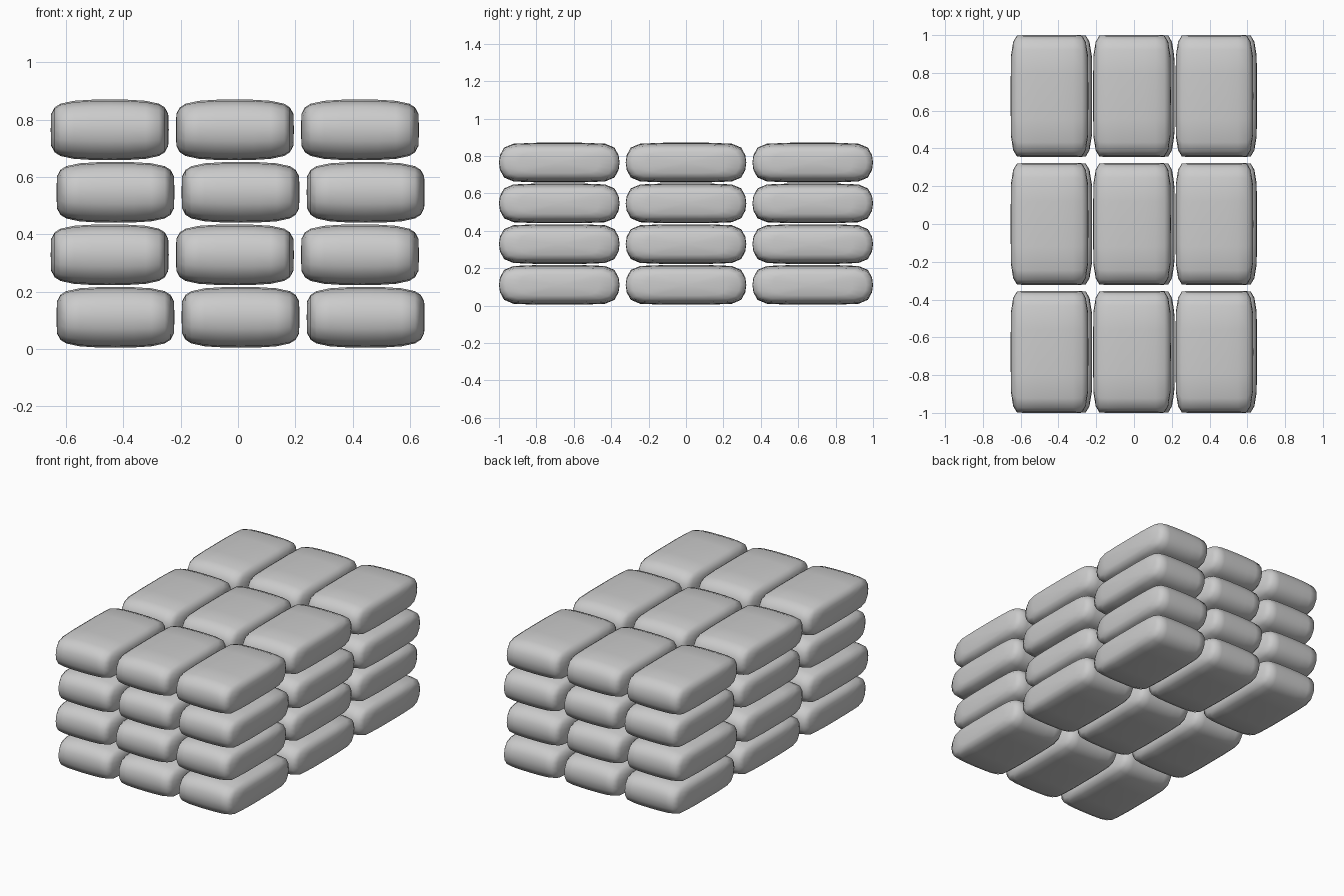
import bpy, bmesh
from mathutils import Vector

if "Cube" in bpy.data.objects:
    bpy.data.objects.remove(bpy.data.objects["Cube"])

# Side profile of one sack (y, z): a quarter, mirrored into a closed loop
QUARTER = [(0.3225, 0.0), (0.317, 0.04), (0.295, 0.08), (0.245, 0.101), (0.12, 0.106)]
upper = QUARTER + [(0.0, 0.106)] + [(-y, z) for y, z in reversed(QUARTER)]
PROFILE = upper + [(y, -z) for y, z in reversed(upper[1:-1])]

# Sections across the sack: x, length scale, height scale
HALF = [(0.065, 1.0, 0.99), (0.125, 1.0, 0.955), (0.172, 0.995, 0.86),
        (0.192, 0.89, 0.74), (0.204, 0.66, 0.53)]
SECTIONS = ([(-x, a, b) for x, a, b in reversed(HALF)] + [(0, 1, 1)] + HALF)


def sack_mesh():
    bm = bmesh.new()
    rings = [[bm.verts.new((x, y * sy, z * sz)) for y, z in PROFILE]
             for x, sy, sz in SECTIONS]
    n = len(PROFILE)
    for r0, r1 in zip(rings, rings[1:]):
        for i in range(n):
            j = (i + 1) % n
            bm.faces.new((r0[i], r0[j], r1[j], r1[i]))
    # Slightly bulged side caps
    for ring, x in ((rings[0], -0.206), (rings[-1], 0.206)):
        c = bm.verts.new((x, 0, 0))
        for i in range(n):
            bm.faces.new((ring[i], ring[(i + 1) % n], c))
    bmesh.ops.recalc_face_normals(bm, faces=bm.faces)
    for f in bm.faces:
        f.smooth = True
    me = bpy.data.meshes.new("sack")
    bm.to_mesh(me)
    bm.free()
    return me


# Stack: 3 x 3 sacks, 4 layers, alternate layers shifted sideways
mesh = sack_mesh()
for layer in range(4):
    shift = 0.01 if layer % 2 == 0 else -0.01
    for row in range(3):
        for col in range(3):
            ob = bpy.data.objects.new(f"sack_{layer}_{row}_{col}", mesh)
            ob.location = Vector(((col - 1) * 0.4365 + shift - 0.001,
                                  (row - 1) * 0.6775,
                                  0.111 + layer * 0.218))
            bpy.context.collection.objects.link(ob)
